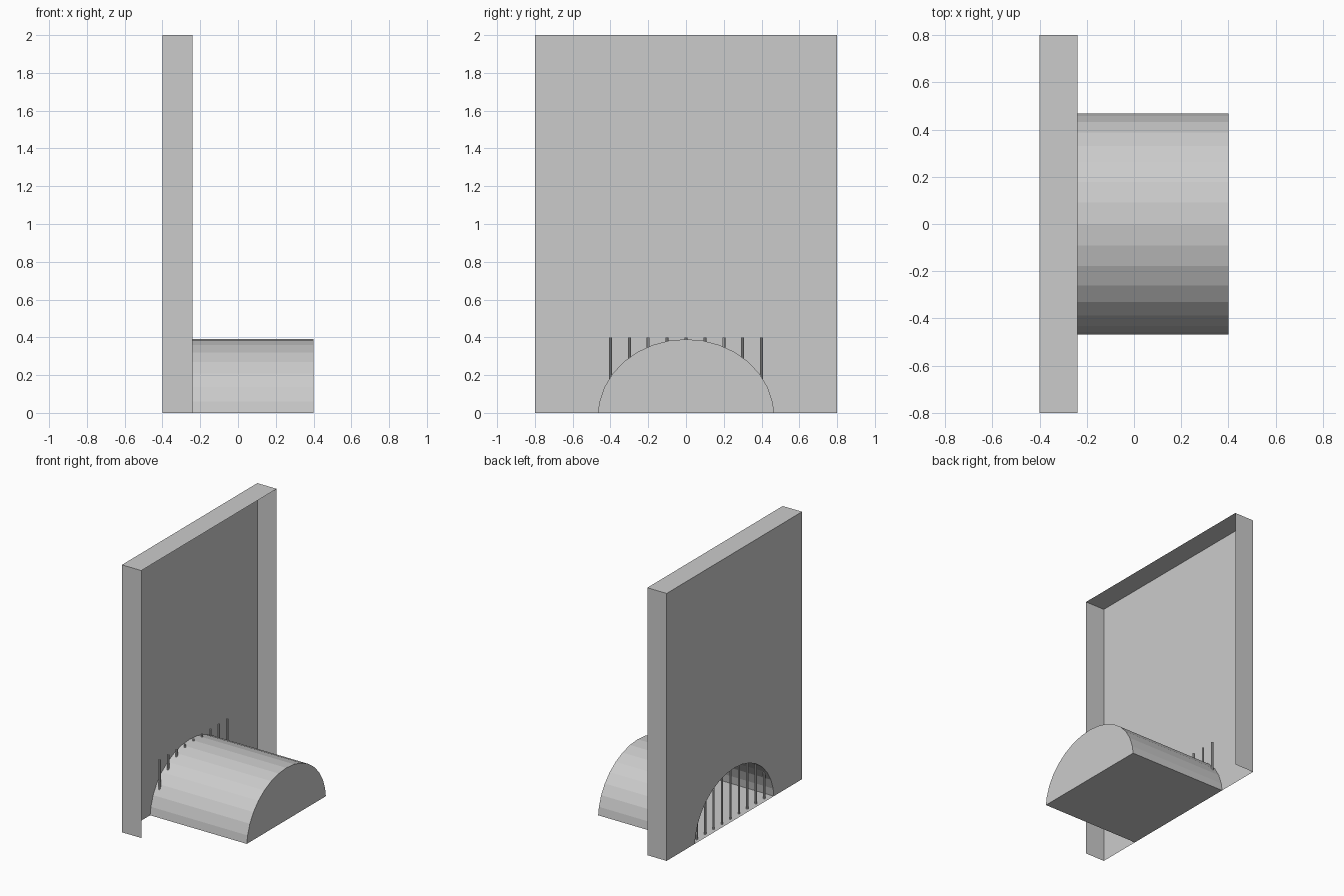
import bpy, bmesh, math

if "Cube" in bpy.data.objects:
    bpy.data.objects.remove(bpy.data.objects["Cube"])

BACK, RIM, END = -0.40, -0.24, 0.40   # x of wall back, wall rim, tunnel end
HALF_W, HEIGHT = 0.80, 2.0


def make_object(name, polygons):
    """Build a flat-shaded mesh from polygons, welding shared corners."""
    bm = bmesh.new()
    for poly in polygons:
        bm.faces.new([bm.verts.new(p) for p in poly])
    bmesh.ops.remove_doubles(bm, verts=bm.verts, dist=1e-5)
    bmesh.ops.recalc_face_normals(bm, faces=bm.faces)
    mesh = bpy.data.meshes.new(name)
    bm.to_mesh(mesh)
    bm.free()
    obj = bpy.data.objects.new(name, mesh)
    bpy.context.collection.objects.link(obj)
    return obj


def extrude_path(path, x0, x1):
    """Strip of quads along x, following a (y, z) path."""
    return [[(x0, *a), (x1, *a), (x1, *b), (x0, *b)]
            for a, b in zip(path, path[1:])]


# Arch cross-section, from +y to -y
SEGMENTS = 16
arch = []
for i in range(SEGMENTS + 1):
    t = math.pi * i / SEGMENTS
    arch.append((0.467 * math.cos(t), max(0.0, -0.02 + 0.41 * math.sin(t))))

# Wall: back sheet with arched opening, sides and top; front and bottom are open
outline = [(-HALF_W, 0), (-HALF_W, HEIGHT), (HALF_W, HEIGHT), (HALF_W, 0)]
back_sheet = [(BACK, y, z) for y, z in outline + arch]
make_object("wall", [back_sheet] + extrude_path(outline, BACK, RIM))

# Tunnel: arched roof, floor and closed far end, open at the wall
make_object("tunnel", extrude_path(arch + arch[:1], BACK, END)
            + [[(END, y, z) for y, z in arch]])

# Grate bars across the opening
for i in range(9):
    bpy.ops.mesh.primitive_cylinder_add(
        vertices=8, radius=0.008, depth=0.4,
        location=(-0.368, -0.4 + 0.1 * i, 0.2))
    bpy.context.object.name = f"grate_bar_{i + 1}"
